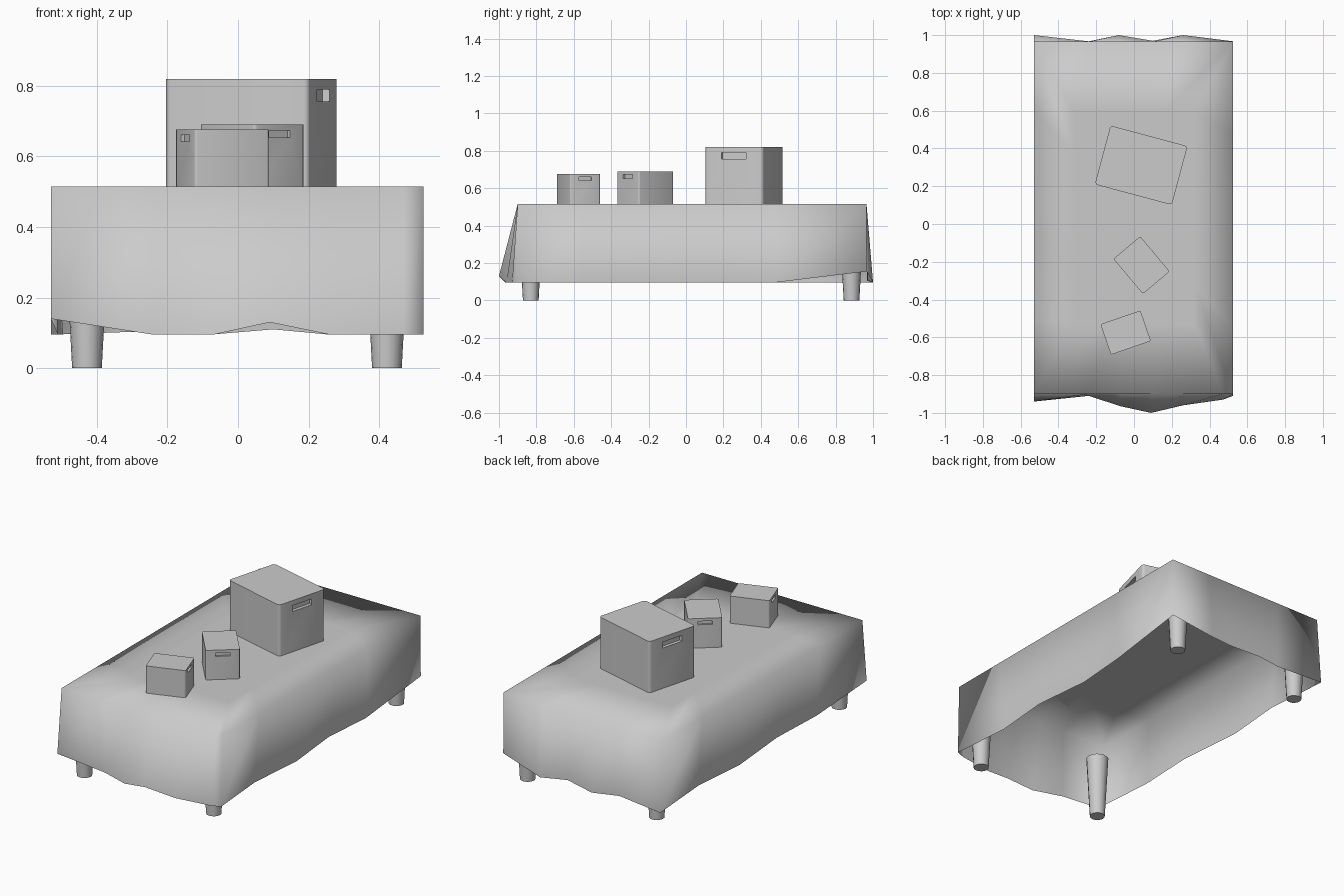
import bpy, bmesh, math
from mathutils import Vector

if "Cube" in bpy.data.objects:
    bpy.data.objects.remove(bpy.data.objects["Cube"])

TOP = 0.515


def finish(name, bm, angle):
    bmesh.ops.recalc_face_normals(bm, faces=bm.faces)
    mesh = bpy.data.meshes.new(name)
    bm.to_mesh(mesh)
    bm.free()
    ob = bpy.data.objects.new(name, mesh)
    bpy.context.collection.objects.link(ob)
    bpy.ops.object.select_all(action='DESELECT')
    ob.select_set(True)
    bpy.context.view_layer.objects.active = ob
    bpy.ops.object.shade_smooth_by_angle(angle=math.radians(angle))
    return ob


# Draped cloth: open sheet with a wavy hem, listed side by side (counter-clockwise)
X0, X1, Y0, Y1 = -0.53, 0.525, -0.9, 0.965
front = [(-0.24, -0.91, .095), (-0.07, -0.965, .095), (0.09, -1.0, .13),
         (0.26, -0.96, .095), (0.47, -0.93, .095)]
right = [(0.495, -0.55, .095), (0.525, -0.2, .095), (0.49, 0.15, .095), (0.515, 0.47, .095)]
back = [(0.26, 1.0, .095), (0.1, 0.97, .11), (-0.08, 1.0, .095), (-0.24, 0.967, .105)]
left = [(-0.5, 0.6, .095), (-0.53, 0.25, .095), (-0.495, -0.15, .095), (-0.51, -0.5, .095)]

pairs = [((X0, -0.94, .14), (X0, Y0))]
pairs += [(p, (p[0], Y0)) for p in front]
pairs += [((X1, -0.91, .095), (X1, Y0))]
pairs += [(p, (X1, p[1])) for p in right]
pairs += [((X1, 0.967, .155), (X1, Y1))]
pairs += [(p, (p[0], Y1)) for p in back]
pairs += [((X0, 1.0, .095), (X0, Y1))]
pairs += [(p, (X0, p[1])) for p in left]

bm = bmesh.new()
mid = Vector(((X0 + X1) / 2, (Y0 + Y1) / 2))
rings = [[bm.verts.new(h) for h, t in pairs]]
for s in (1.0, 0.6):
    rings.append([bm.verts.new((*(mid + (Vector(t) - mid) * s), TOP)) for h, t in pairs])
n = len(pairs)
for a, b in zip(rings, rings[1:]):
    for i in range(n):
        j = (i + 1) % n
        bm.faces.new((a[i], a[j], b[j], b[i]))
bm.faces.new(rings[-1])
finish("cloth", bm, 120)

# Tapered table legs
for yname, y in (("front", -0.83), ("back", 0.885)):
    for xname, x in (("left", -0.428), ("right", 0.422)):
        bm = bmesh.new()
        bmesh.ops.create_cone(bm, cap_ends=True, segments=16, radius1=0.042, radius2=0.062, depth=0.37)
        bmesh.ops.translate(bm, verts=bm.verts, vec=(x, y, 0.185))
        finish(f"{yname}_{xname}_leg", bm, 40)


# Cartons with rounded upright edges and a recessed hand slot at each end
def carton(name, x, y, turn, s):
    L, W, H = 0.422, 0.322, 0.305
    bm = bmesh.new()
    bmesh.ops.create_cube(bm, size=1)
    for v in bm.verts:
        v.co = Vector((v.co.x * L, v.co.y * W, (v.co.z + 0.5) * H))
    upright = [e for e in bm.edges if abs(e.verts[0].co.z - e.verts[1].co.z) > 0.1]
    bmesh.ops.bevel(bm, geom=upright, offset=0.016, segments=3, profile=0.5, affect='EDGES')
    bm.normal_update()
    ends = [f for f in bm.faces if abs(f.normal.x) > 0.99]
    for f in ends:
        out = f.normal.x
        bmesh.ops.inset_individual(bm, faces=[f], thickness=0.03)
        mz = f.calc_center_median().z
        for v in f.verts:
            v.co.y = math.copysign(0.068, v.co.y)
            v.co.z = 0.275 if v.co.z > mz else 0.24
        new = bmesh.ops.extrude_discrete_faces(bm, faces=[f])["faces"][0]
        for v in new.verts:
            v.co.x -= math.copysign(0.02, out)
    ob = finish(name, bm, 35)
    ob.location = (x, y, TOP)
    ob.rotation_euler.z = math.radians(turn)
    ob.scale = (s, s, s)


carton("large_box", 0.038, 0.311, -15, 1.0)
carton("middle_box", 0.04, -0.218, -50, 0.575)
carton("small_box", -0.044, -0.575, 19, 0.53)
